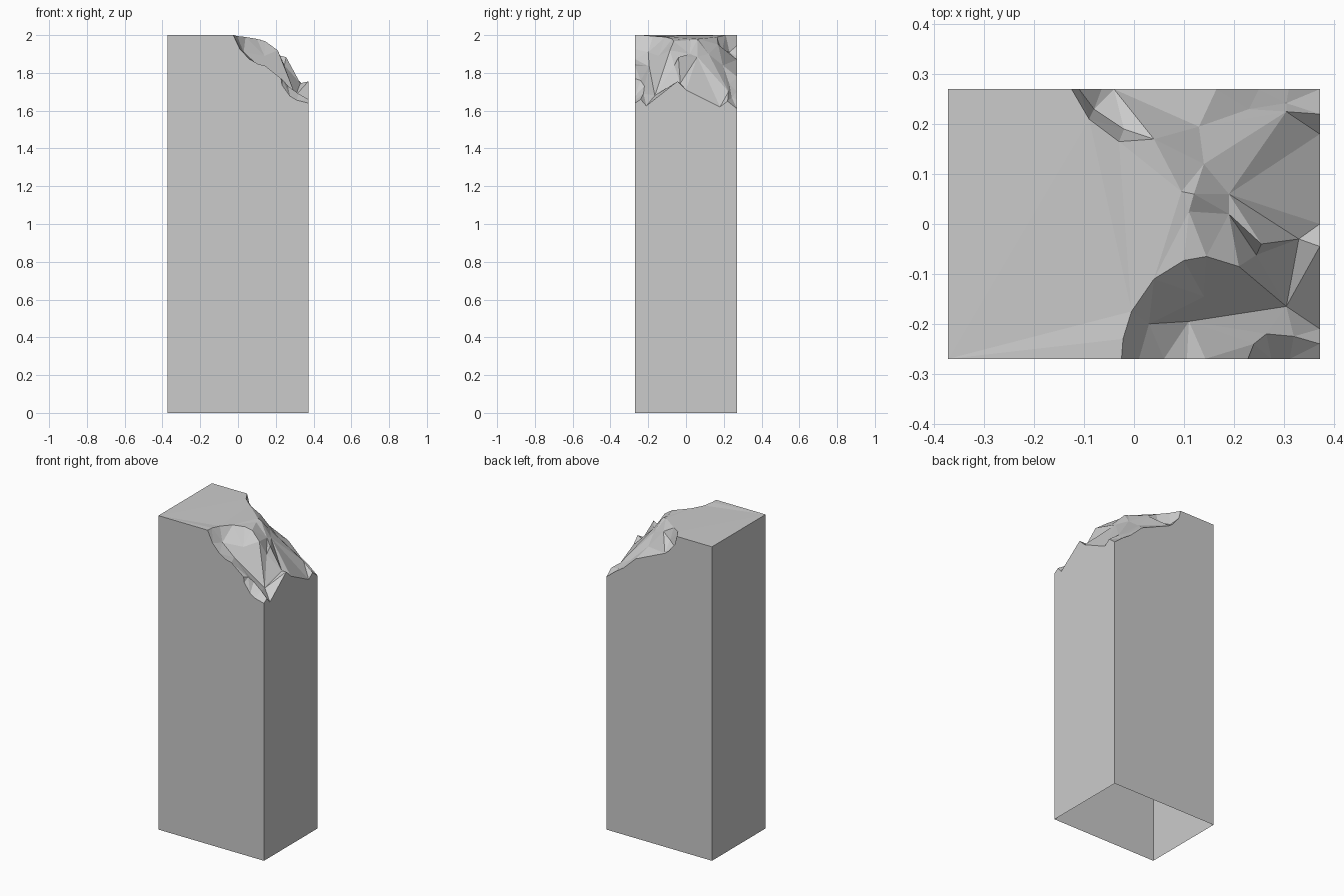
import bpy, bmesh
from mathutils import Vector
from mathutils.geometry import delaunay_2d_cdt

if "Cube" in bpy.data.objects:
    bpy.data.objects.remove(bpy.data.objects["Cube"])

HX, HY = 0.372, 0.27

# crease lines (x, y, z) of the fractured top
flat_top = [(-.025, -HY, 2), (-HX, -HY, 2), (-HX, HY, 2), (-.125, HY, 2)]
rim = [(-.025, -HY, 2), (-.022, -.23, 2), (-.005, -.175, 1.995), (.04, -.11, 1.99),
       (.1, -.073, 1.98), (.145, -.065, 1.967), (.11, .025, 1.975), (.12, .06, 1.975),
       (.095, .065, 1.98), (.04, .17, 1.95), (-.03, .165, 1.99), (-.09, .21, 2), (-.125, HY, 2)]
front_scoop = [(.01, -HY, 1.926), (.03, -.2, 1.91), (.14, -.145, 1.89), (.21, -.085, 1.92)]
scoop_foot = [(.06, -HY, 1.873), (.106, -HY, 1.847)]
shelf = [(.143, -HY, 1.838), (.11, -.195, 1.835), (.21, -.085, 1.92), (.245, -.062, 1.84),
         (.33, -.03, 1.745), (HX, -.045, 1.755)]
hollow = [(.11, -.195, 1.835), (.305, -.165, 1.68), (HX, -.21, 1.625)]
hollow_side = [(.305, -.165, 1.68), (.33, -.03, 1.745)]
front_chip = [(.228, -HY, 1.77), (.24, -.24, 1.76), (.265, -.22, 1.73), (.32, -.225, 1.69),
              (HX, -.24, 1.66)]
chip_foot = [(.233, -HY, 1.735), (.275, -HY, 1.677), (.312, -HY, 1.655), (HX, -HY, 1.64)]
middle = [(.12, .06, 1.975), (.19, .06, 1.885), (.255, -.04, 1.883), (.245, -.062, 1.84)]
middle_floor = [(.145, -.065, 1.967), (.19, .02, 1.9)]
slope = [(.095, .065, 1.98), (.14, .12, 1.9), (.13, .195, 1.84), (.305, .225, 1.70),
         (HX, .18, 1.62)]
slope_side = [(.33, -.03, 1.745), (HX, 0, 1.71)]
back_scoop = [(-.11, HY, 1.945), (-.08, .23, 1.91), (-.02, .19, 1.92), (.04, .17, 1.95)]
back_foot = [(-.065, HY, 1.89), (-.04, HY, 1.87), (.04, .17, 1.95)]
back_step = [(.165, HY, 1.78), (.23, .23, 1.74), (.13, .195, 1.84)]
back_chip = [(.25, HY, 1.70), (.305, .242, 1.67), (HX, .22, 1.65)]
back_edge = [(.31, HY, 1.66), (HX, HY, 1.61)]
lines = [flat_top, rim, front_scoop, scoop_foot, shelf, hollow, hollow_side, front_chip,
         chip_foot, middle, middle_floor, slope, slope_side, back_scoop, back_foot,
         back_step, back_chip, back_edge]

# triangulate the top between the creases
pts, creases = [], []
for line in lines:
    for i, p in enumerate(line):
        if p not in pts:
            pts.append(p)
        if i:
            creases.append((pts.index(line[i - 1]), pts.index(p)))
co, _, faces, orig, _, _ = delaunay_2d_cdt([Vector(p[:2]) for p in pts], creases, [], 0, 1e-5)


def height(v, src):
    if src:
        return pts[src[0]][2]
    return min(pts, key=lambda p: (Vector(p[:2]) - v).length)[2]


bm = bmesh.new()
vs = [bm.verts.new((v.x, v.y, height(v, s))) for v, s in zip(co, orig)]
for f in faces:
    bm.faces.new([vs[i] for i in f])

# walls: drop the outline to the ground, leaving the underside open
rim_edges = [e for e in bm.edges if e.is_boundary]
new = bmesh.ops.extrude_edge_only(bm, edges=rim_edges)["geom"]
for v in new:
    if isinstance(v, bmesh.types.BMVert):
        v.co.z = 0
bmesh.ops.recalc_face_normals(bm, faces=bm.faces)
top = next(f for f in bm.faces if f.calc_center_median().z > 1.5)
if top.normal.z < 0:
    bmesh.ops.reverse_faces(bm, faces=bm.faces)

mesh = bpy.data.meshes.new("broken_pillar")
bm.to_mesh(mesh)
bm.free()
bpy.context.collection.objects.link(bpy.data.objects.new("broken_pillar", mesh))
